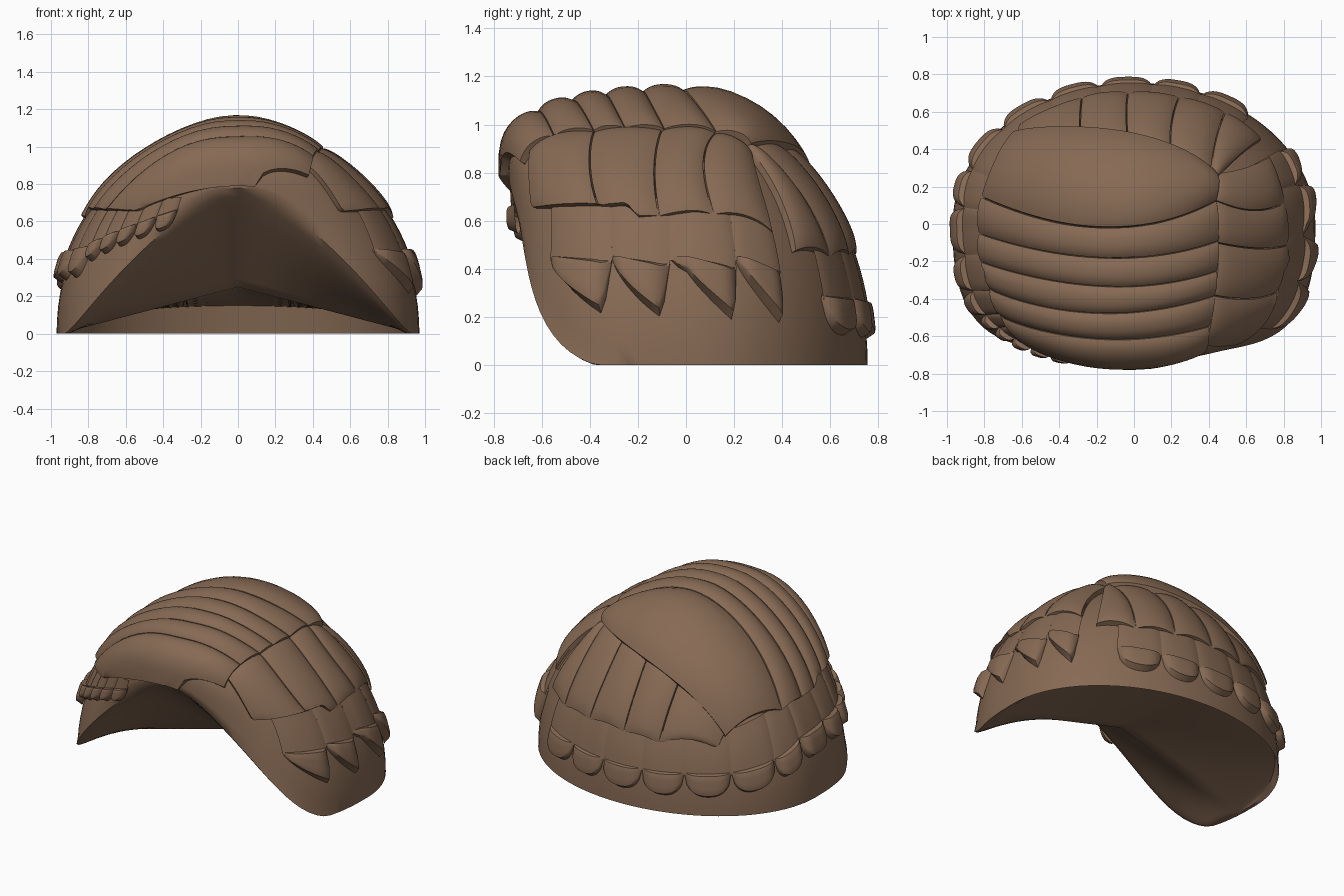
import bpy, bmesh, math
from mathutils import Vector

if "Cube" in bpy.data.objects:
    bpy.data.objects.remove(bpy.data.objects["Cube"])

X, Y, H = 0.97, 0.755, 1.11   # dome half sizes and height

brown = bpy.data.materials.new("warm_brown")
brown.diffuse_color = (0.24, 0.143, 0.088, 1)
brown.use_nodes = True
brown.node_tree.nodes["Principled BSDF"].inputs["Base Color"].default_value = brown.diffuse_color


def spread(z, front):
    """Half width, half depth and plan roundness of the dome at a height."""
    t = min(1, max(0, z / H))
    k = math.sqrt(1 - t * t)
    w = X * k * (1 - 0.23 * t ** 6) + 1e-6
    if front:
        return w, Y * k * (1 + 1.45 * t ** 4 + 0.12 * t * (1 - t)) + 1e-6, 2.8
    return w, Y * k * (1 - 0.27 * t ** 4) + 1e-6, 2.0


def ring(deg, z):
    """Point on the dome at an angle and height."""
    c, s = math.cos(math.radians(deg)), math.sin(math.radians(deg))
    w, d, q = spread(z, s < 0)
    return Vector((math.copysign(abs(c) ** (2 / q), c) * w,
                   math.copysign(abs(s) ** (2 / q), s) * d, z))


def ratio(p):
    """Above 1 outside the dome, below 1 inside."""
    w, d, q = spread(p.z, p.y < 0)
    return (abs(p.x / w) ** q + abs(p.y / d) ** q) ** (1 / q)


def field(p):
    return (ratio(p) - 1) * spread(p.z, p.y < 0)[0]


def normal(p):
    e, g = 0.004, []
    for a in range(3):
        d = Vector((0, 0, 0))
        d[a] = e
        g.append(field(p + d) - field(p - d))
    n = Vector(g)
    return n.normalized() if n.length > 1e-9 and p.z < H * 0.995 else Vector((0, 0, 1))


def drop(x, y):
    """Project a plan position onto the dome, no lower than the hairline."""
    edge = max(0.65, 0.79 - 0.5 * x * x)
    lo, hi = 0.44 + (edge - 0.44) * min(1, max(0, -y / 0.25)), H
    f = ratio(Vector((x, y, lo)))
    if f > 1:
        return Vector((x / f, y / f, lo))
    for _ in range(26):
        mid = (lo + hi) / 2
        if ratio(Vector((x, y, mid))) > 1:
            hi = mid
        else:
            lo = mid
    return Vector((x, y, lo))


def grid(name, rows, closed=False, cap=False):
    """Smooth sheet from rows of points."""
    bm = bmesh.new()
    vs = [[bm.verts.new(p) for p in r] for r in rows]
    n = len(rows[0])
    for a, b in zip(vs, vs[1:]):
        for i in range(n if closed else n - 1):
            j = (i + 1) % n
            bm.faces.new((a[i], a[j], b[j], b[i]))
    if cap:
        bm.faces.new(vs[0])
    bmesh.ops.remove_doubles(bm, verts=bm.verts, dist=0.0005)
    bmesh.ops.recalc_face_normals(bm, faces=bm.faces)
    # open sheets face outwards
    if not closed and sum(f.normal.dot(f.calc_center_median()) * f.calc_area() for f in bm.faces) < 0:
        bmesh.ops.reverse_faces(bm, faces=bm.faces)
    me = bpy.data.meshes.new(name)
    bm.to_mesh(me)
    bm.free()
    me.materials.append(brown)
    ob = bpy.data.objects.new(name, me)
    bpy.context.collection.objects.link(ob)
    bpy.ops.object.select_all(action='DESELECT')
    ob.select_set(True)
    bpy.context.view_layer.objects.active = ob
    bpy.ops.object.shade_smooth_by_angle(angle=math.radians(40))
    return ob


def curve(pts, t):
    """Smooth curve through three plan points."""
    a, b, c = (Vector(p) for p in pts)
    return a * (2 * t - 1) * (t - 1) + b * 4 * t * (1 - t) + c * t * (2 * t - 1)


def strand(name, edge_a, edge_b, thick, lift=0, nu=30, nv=14):
    """Padded lock of hair between two plan curves, lifted towards the second."""
    rows = []
    for i in range(nu + 1):
        u = 0.5 - 0.5 * math.cos(math.pi * i / nu)
        row = []
        for j in range(nv + 1):
            v = 0.5 - 0.5 * math.cos(math.pi * j / nv)
            q = curve(edge_a, u).lerp(curve(edge_b, u), v)
            p = drop(q.x, q.y)
            w = abs(2 * v - 1)
            h = (thick + lift * v) * (0.55 + 0.45 * (1 - w ** 2.4)) if 0 < j < nv else 0
            h *= 1 - 0.3 * abs(2 * u - 1) ** 8 if 0 < i < nu else 0
            row.append(p + normal(p) * h)
        rows.append(row)
    return grid(name, rows)


def tab(name, a0, a1, tops, mids, depth, pointed):
    """Hanging lock: a flat upper plate with a padded tip below it."""
    upper, tip = [], []
    for i in range(17):
        v = i / 16
        a = a0 + (a1 - a0) * v
        top, mid = tops[0] + (tops[1] - tops[0]) * v, mids[0] + (mids[1] - mids[0]) * v
        if pointed:      # sawtooth leaning backwards
            d = depth * (v / 0.9 if v < 0.9 else (1 - v) / 0.1) ** 0.75
        else:            # rounded end
            d = depth * max(0, 1 - abs(2 * v - 1) ** 2.4) ** 0.5
        cross = (1 - abs(2 * v - 1) ** 4)
        pad = 0.034 + 0.016 * abs(math.cos(math.radians(a)))
        colu, colt = [], []
        for r in range(6):
            p = ring(a, top + (mid - 0.01 - top) * r / 5)
            colu.append(p + normal(p) * (0.014 + 0.008 * cross))
        for r in range(9):
            t = r / 8
            p = ring(a, mid + 0.012 - (d + 0.012) * t)
            h = pad * cross * (1 - abs(2 * t - 1) ** 6) ** 0.6 + (0.006 if 0 < r < 8 else 0.002)
            colt.append(p + normal(p) * h)
        upper.append(colu)
        tip.append(colt)
    grid(name + "_plate", upper)
    grid(name + "_tip", tip)


# Base cap: outer dome, front arch, hollow underside
def rim_height(deg):
    s = (math.asin(max(0, -math.sin(math.radians(deg)))) / (math.pi / 2) - 0.08) / 0.92
    s = max(0, s)
    return 0.78 * (s * s * (3 - 2 * s)) ** 1.3


angles = [i * 360 / 96 for i in range(96)]
rows = []
for r in range(1, 25):
    t = r / 24
    rows.append([ring(a, rim_height(a) + (H * 0.9995 - rim_height(a)) * math.cos(t * math.pi / 2))
                 for a in angles])
for r in range(13):
    t, row = r / 12, []
    for a in angles:
        s, c = math.sin(math.radians(a)), math.cos(math.radians(a))
        p = ring(a, rim_height(a))
        if s > 0:        # inner back wall
            p = Vector((p.x * 0.975, p.y * 0.965, 0.15 * s))
        p = p.lerp(Vector((X * 0.98 * c, -0.13, 0.25 * (1 - abs(c)))), t)
        if s < 0:        # rounded front lobes
            b = 0.07 * abs(2 * s * c) * math.sin(math.pi * math.sqrt(t))
            p += Vector((0, -b, -b * 0.6))
            p.z = max(p.z, 0)
        row.append(p)
    rows.append(row)
grid("base_cap", rows, closed=True, cap=True)

# Crown locks, running from the left side to the parting
crown = [
    ((-0.56, -0.63), (-0.1, -0.75), (0.37, -0.67)),
    ((-0.74, -0.46), (-0.2, -0.60), (0.39, -0.54)),
    ((-0.78, -0.33), (-0.2, -0.47), (0.42, -0.38)),
    ((-0.80, -0.20), (-0.15, -0.33), (0.43, -0.25)),
    ((-0.81, -0.05), (-0.15, -0.18), (0.44, -0.09)),
    ((-0.80, 0.14), (-0.15, -0.02), (0.43, 0.12)),
]
for i in range(5):
    strand(f"crown_lock_{i + 1}", crown[i], crown[i + 1], 0.06)
strand("swept_lock", crown[5], ((-0.62, 0.47), (0.0, 0.45), (0.43, 0.25)), 0.06, 0.045)

# Right side locks, from the parting down to the ear
side = [
    ((0.37, -0.64), (0.60, -0.61), (0.77, -0.51)),
    ((0.42, -0.38), (0.64, -0.39), (0.80, -0.32)),
    ((0.44, -0.10), (0.65, -0.13), (0.805, -0.11)),
    ((0.43, 0.12), (0.62, 0.07), (0.79, 0.11)),
    ((0.43, 0.26), (0.58, 0.29), (0.71, 0.35)),
]
for i in range(4):
    strand(f"side_lock_{i + 1}", side[i], side[i + 1], 0.048)

# Back locks, running down from the swept lock
back = [
    ((-0.62, 0.45), (-0.61, 0.48), (-0.60, 0.515)),
    ((-0.28, 0.44), (-0.28, 0.56), (-0.27, 0.66)),
    ((-0.03, 0.43), (-0.04, 0.57), (-0.03, 0.685)),
    ((0.19, 0.39), (0.20, 0.54), (0.24, 0.66)),
    ((0.40, 0.26), (0.43, 0.44), (0.48, 0.58)),
    ((0.44, 0.24), (0.56, 0.36), (0.67, 0.44)),
]
for i in range(5):
    strand(f"back_lock_{i + 1}", back[i], back[i + 1], 0.05)

# Pointed fringe on the right side
marks = [-42, -17, -2, 17, 33]
for i in range(4):
    tab(f"right_fringe_{i + 1}", marks[i], marks[i + 1], (0.70, 0.68),
        (0.44, 0.43 - 0.015 * i), 0.22, True)

# Rounded fringe round the back to the left side: angle, top, middle
stops = [(50, 0.56, 0.28), (68, 0.52, 0.27), (84, 0.50, 0.26), (101, 0.50, 0.26),
         (118, 0.50, 0.27), (137, 0.53, 0.28), (157, 0.60, 0.33), (173, 0.64, 0.41),
         (187, 0.66, 0.43), (201, 0.68, 0.44), (213, 0.70, 0.46)]
for i, (p, q) in enumerate(zip(stops, stops[1:])):
    tab(f"back_fringe_{i + 1}", p[0], q[0], (p[1], q[1]), (p[2], q[2]), 0.15, False)

# Short ragged fringe climbing along the left front arch
for i in range(5):
    a, m = 213 + 8 * i, 0.46 + 0.04 * i
    tab(f"left_fringe_{i + 1}", a, a + 8, (0.72, 0.73), (m, m + 0.04), 0.09, False)
